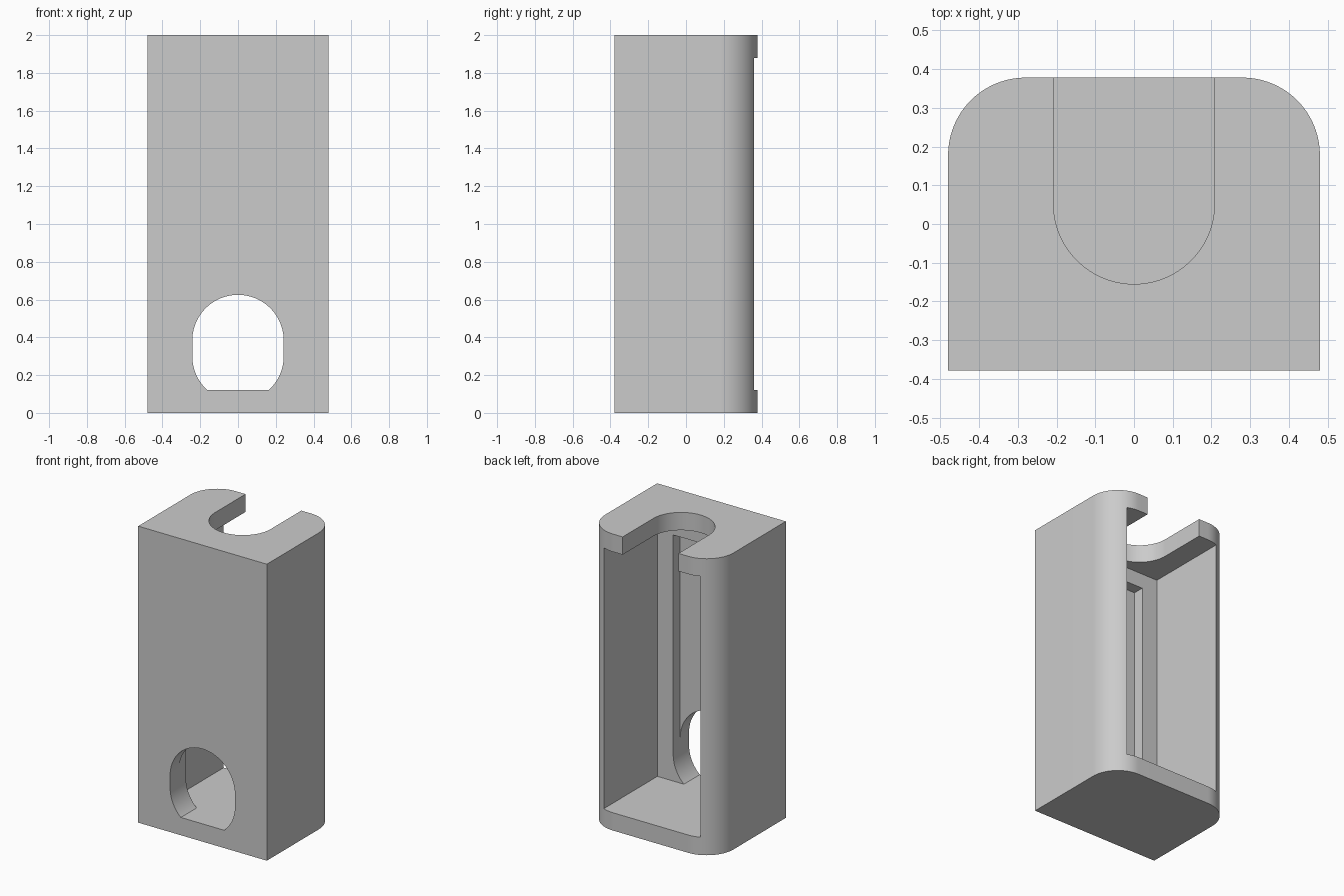
import bpy, bmesh
from math import radians, sin, cos, asin, pi

if "Cube" in bpy.data.objects:
    bpy.data.objects.remove(bpy.data.objects["Cube"], do_unlink=True)

HALF_W, HALF_D, HEIGHT = 0.48, 0.378, 2.0
WALL, CORNER = 0.12, 0.2
INNER_FRONT, GROOVE_FRONT, GROOVE_TOP = -0.209, -0.284, 1.78
HOLE_R, HOLE_LOW, HOLE_HIGH = 0.242, 0.30, 0.383
NOTCH_R, NOTCH_Y = 0.208, 0.053

grey = bpy.data.materials.new("plain grey")
grey.use_nodes = True
grey.diffuse_color = (0.6, 0.6, 0.6, 1)
grey.node_tree.nodes["Principled BSDF"].inputs["Base Color"].default_value = (0.6, 0.6, 0.6, 1)


def arc(cx, cy, r, start, end, steps=24):
    angles = [start + (end - start) * i / steps for i in range(steps + 1)]
    return [(cx + r * cos(a), cy + r * sin(a)) for a in angles]


def mirrored(half):
    """Complete a closed outline from its +x half."""
    return half + [(-x, y) for x, y in reversed(half) if abs(x) > 1e-6]


def prism(name, outline, low, high, along="z"):
    """Extrude an outline along z (drawn in xy) or along y (drawn in xz)."""
    bm = bmesh.new()

    def place(p, h):
        return (p[0], p[1], h) if along == "z" else (p[0], h, p[1])
    a = [bm.verts.new(place(p, low)) for p in outline]
    b = [bm.verts.new(place(p, high)) for p in outline]
    bm.faces.new(a)
    bm.faces.new(b)
    for i in range(len(a)):
        j = (i + 1) % len(a)
        bm.faces.new((a[i], a[j], b[j], b[i]))
    bmesh.ops.recalc_face_normals(bm, faces=bm.faces)
    mesh = bpy.data.meshes.new(name)
    bm.to_mesh(mesh)
    bm.free()
    mesh.materials.append(grey)
    obj = bpy.data.objects.new(name, mesh)
    bpy.context.collection.objects.link(obj)
    return obj


# Housing block with rounded back corners
housing = prism("housing", mirrored(
    [(HALF_W, -HALF_D)]
    + arc(HALF_W - CORNER, HALF_D - CORNER, CORNER, 0, pi / 2)), 0, HEIGHT)

# Main cavity, open at the back
inner = HALF_W - WALL
cavity = prism("cavity_cutter", mirrored([(inner, INNER_FRONT), (inner, 1)]),
               WALL, HEIGHT - WALL)

# Round-ended groove in the inside of the front wall, and the hole below it
lower_end = arc(0, HOLE_LOW, HOLE_R, asin((WALL - HOLE_LOW) / HOLE_R), 0)
groove = prism("groove_cutter", mirrored(lower_end + [(HOLE_R, GROOVE_TOP)]),
               GROOVE_FRONT, 0, "y")
hole = prism("hole_cutter", mirrored(
    lower_end + arc(0, HOLE_HIGH, HOLE_R, 0, pi / 2)), -1, 0, "y")

# U-shaped notch in the top plate
notch = prism("notch_cutter", mirrored(
    arc(0, NOTCH_Y, NOTCH_R, -pi / 2, 0) + [(NOTCH_R, 1)]), HEIGHT - 2 * WALL, HEIGHT + 1)

bpy.context.view_layer.objects.active = housing
housing.select_set(True)
for cutter in (cavity, groove, hole, notch):
    cutter.hide_render = True
    mod = housing.modifiers.new(cutter.name, "BOOLEAN")
    mod.operation, mod.solver, mod.object = "DIFFERENCE", "EXACT", cutter
    bpy.ops.object.modifier_apply(modifier=mod.name)
    bpy.data.objects.remove(cutter, do_unlink=True)

bpy.ops.object.shade_smooth_by_angle(angle=radians(30))
